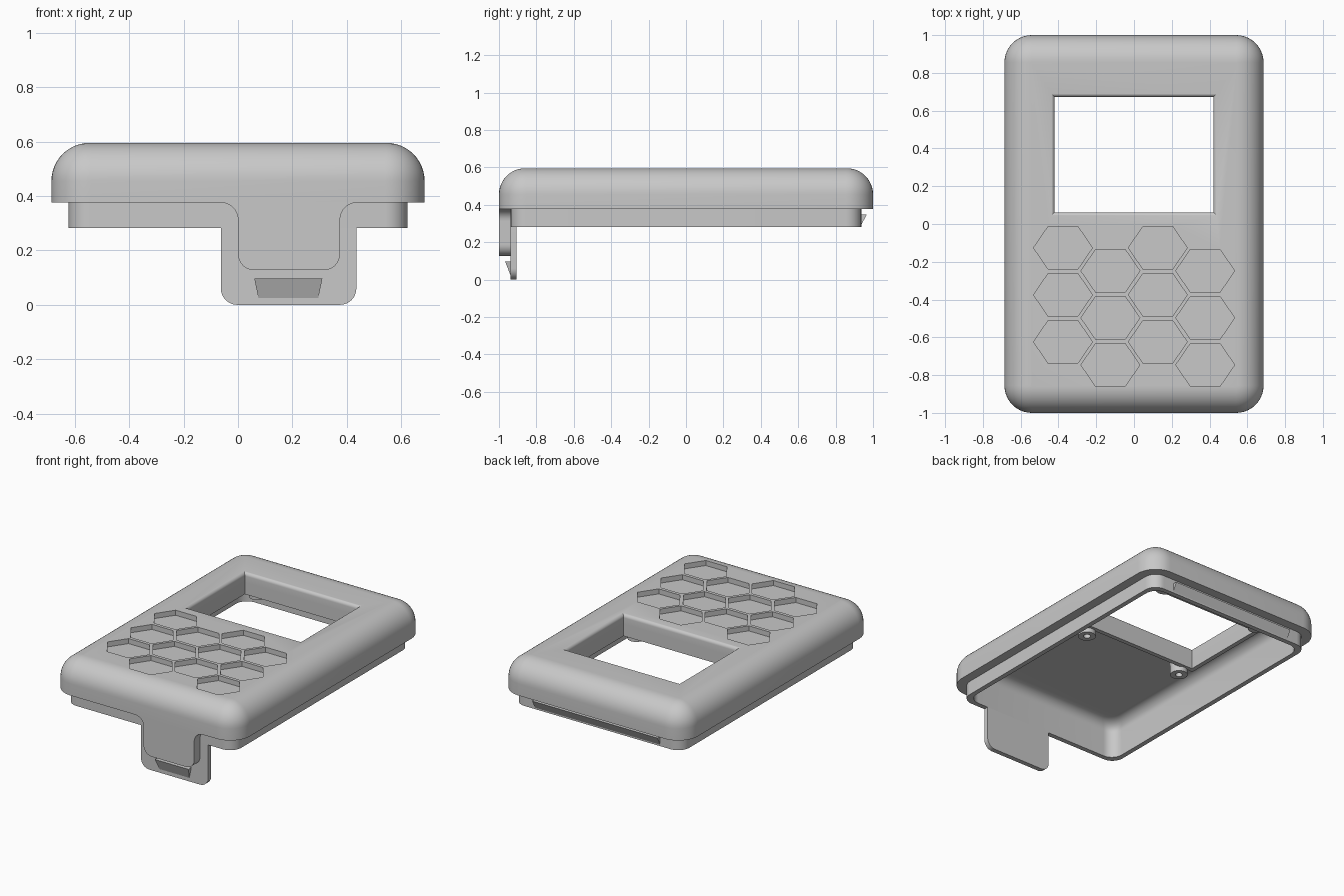
import bpy, bmesh, math
from math import sin, cos, pi, radians

cube = bpy.data.objects.get("Cube")
if cube:
    bpy.data.objects.remove(cube, do_unlink=True)

grey = bpy.data.materials.new("plain grey")
grey.use_nodes = True
colour = (0.58, 0.58, 0.58, 1)
grey.diffuse_color = colour
grey.node_tree.nodes["Principled BSDF"].inputs["Base Color"].default_value = colour


def rounded_rect(hx, hy, r, steps=10):
    """Counter-clockwise outline of a rectangle with round corners."""
    pts = []
    for i, (sx, sy) in enumerate([(1, 1), (-1, 1), (-1, -1), (1, -1)]):
        for k in range(steps + 1):
            a = (i + k / steps) * pi / 2
            pts.append((sx * (hx - r) + r * cos(a), sy * (hy - r) + r * sin(a)))
    return pts


def loft(name, rings, smooth=False):
    """Skin a stack of equal rings and cap both ends."""
    bm = bmesh.new()
    loops = [[bm.verts.new(p) for p in ring] for ring in rings]
    n = len(loops[0])
    for a, b in zip(loops, loops[1:]):
        for i in range(n):
            j = (i + 1) % n
            bm.faces.new((a[i], a[j], b[j], b[i]))
    bm.faces.new(loops[0][::-1])
    bm.faces.new(loops[-1])
    bmesh.ops.recalc_face_normals(bm, faces=bm.faces)
    mesh = bpy.data.meshes.new(name)
    bm.to_mesh(mesh)
    bm.free()
    mesh.materials.append(grey)
    obj = bpy.data.objects.new(name, mesh)
    bpy.context.collection.objects.link(obj)
    if smooth:
        shade(obj)
    return obj


def shade(obj):
    bpy.ops.object.select_all(action='DESELECT')
    obj.select_set(True)
    bpy.context.view_layer.objects.active = obj
    bpy.ops.object.shade_smooth_by_angle(angle=radians(30))


def prism_y(name, outline, y0, y1, smooth=False):
    """Extrude an x-z outline along y."""
    return loft(name, [[(x, y, z) for x, z in outline] for y in (y0, y1)], smooth)


def cut(target, cutter):
    mod = target.modifiers.new("cut", 'BOOLEAN')
    mod.operation = 'DIFFERENCE'
    mod.solver = 'EXACT'
    mod.object = cutter
    bpy.context.view_layer.objects.active = target
    bpy.ops.object.modifier_apply(modifier=mod.name)
    bpy.data.objects.remove(cutter, do_unlink=True)


def arc(cx, cz, r, start, end, steps=8):
    return [(cx + r * cos(radians(start + (end - start) * k / steps)),
             cz + r * sin(radians(start + (end - start) * k / steps))) for k in range(steps + 1)]


# Shell: hollow cover, from the ceiling down the cavity, round the lip and up the outside
HX, HY, TOP, R = 0.686, 1.0, 0.595, 0.14
RIM, LIP, CEILING, FILLET, WALL, STEP = 0.376, 0.282, 0.53, 0.07, 0.095, 0.063
levels = []
for k in range(9):
    a = k / 8 * pi / 2
    levels.append((WALL + FILLET * (1 - sin(a)), CEILING - FILLET * (1 - cos(a))))
levels += [(WALL, LIP), (STEP, LIP), (STEP, RIM), (0, RIM)]
for k in range(13):
    a = k / 12 * pi / 2
    levels.append((R * (1 - cos(a)), TOP - R + R * sin(a)))
rings = []
for i, (inset, z) in enumerate(levels):
    radius = 0.08 if i < 10 else max(0.145 - inset, 0.004)
    rings.append([(x, y, z) for x, y in rounded_rect(HX - inset, HY - inset, radius)])
shell = loft("shell", rings)


# Window opening with a rounded top edge, and a frame wall hanging below it
def rect_ring(grow, z):
    return [(sx * (0.42 + grow), 0.367 + sy * (0.305 + grow), z)
            for sx, sy in [(1, 1), (-1, 1), (-1, -1), (1, -1)]]


def window_cutter():
    edge, base = 0.024, TOP - 0.0225
    levels = [rect_ring(0, 0.35)]
    for k in range(6):
        a = radians(15 * k)
        levels.append(rect_ring(edge * (1 - cos(a)), base + edge * sin(a)))
    return loft("window_cutter", levels)


cut(shell, window_cutter())
frame = loft("window_frame", [rect_ring(0.03, 0.45), rect_ring(0.03, CEILING + 0.005)])
cut(frame, window_cutter())

# Honeycomb recesses: four staggered columns of three
for col in range(4):
    for row in range(3):
        cx = -0.376 + 0.251 * col
        cy = -0.126 - 0.249 * row - 0.122 * (col % 2)
        outline = [(cx + 0.156 * cos(i * pi / 3), cy + 0.131 * sin(i * pi / 3)) for i in range(6)]
        cut(shell, loft("hex_cutter", [[(x, y, z) for x, y in outline] for z in (TOP - 0.034, 0.7)]))
shade(shell)

# Screw bosses under the window corners, each with a blind hole
for sx, side in ((1, "left"), (-1, "right")):
    for cy, end in ((-0.01, "front"), (0.745, "back")):
        def circle(r, z):
            return [(sx * 0.375 + r * cos(i * pi / 12), cy + r * sin(i * pi / 12), z) for i in range(24)]
        loft(f"screw_boss_{end}_{side}",
             [circle(0.055, CEILING + 0.002), circle(0.055, 0.42),
              circle(0.022, 0.42), circle(0.022, CEILING - 0.03)], True)

# Front tab: thin inner plate below the lip
plate = ([(-0.063, LIP)] + arc(-0.003, 0.06, 0.06, 180, 270)
         + arc(0.375, 0.06, 0.06, 270, 360) + [(0.435, LIP)])
prism_y("tab_plate", plate, STEP - HY, WALL - HY, True)

# Front tab: outer tongue flush with the shell, flaring into the rim
tongue = (arc(-0.063, RIM - 0.063, 0.063, 90, 0) + arc(0.06, 0.187, 0.06, 180, 270)
          + arc(0.315, 0.187, 0.06, 270, 360) + arc(0.438, RIM - 0.063, 0.063, 180, 90))
prism_y("tab_tongue", tongue, -HY, -0.936, True)

# Wedge catch on the tab: flat on top, tapering down into the plate
loft("tab_catch", [[(0.06, y, 0.096), (0.31, y, 0.096), (0.295, b, 0.025), (0.075, b, 0.025)]
                   for y, b in ((-0.967, -0.939), (-0.93, -0.93))])

# Long wedge catch on the back of the lip
loft("back_catch", [[(x, 0.93, 0.347), (x, 0.966, 0.347), (x, 0.935, 0.288)] for x in (-0.465, 0.465)])
